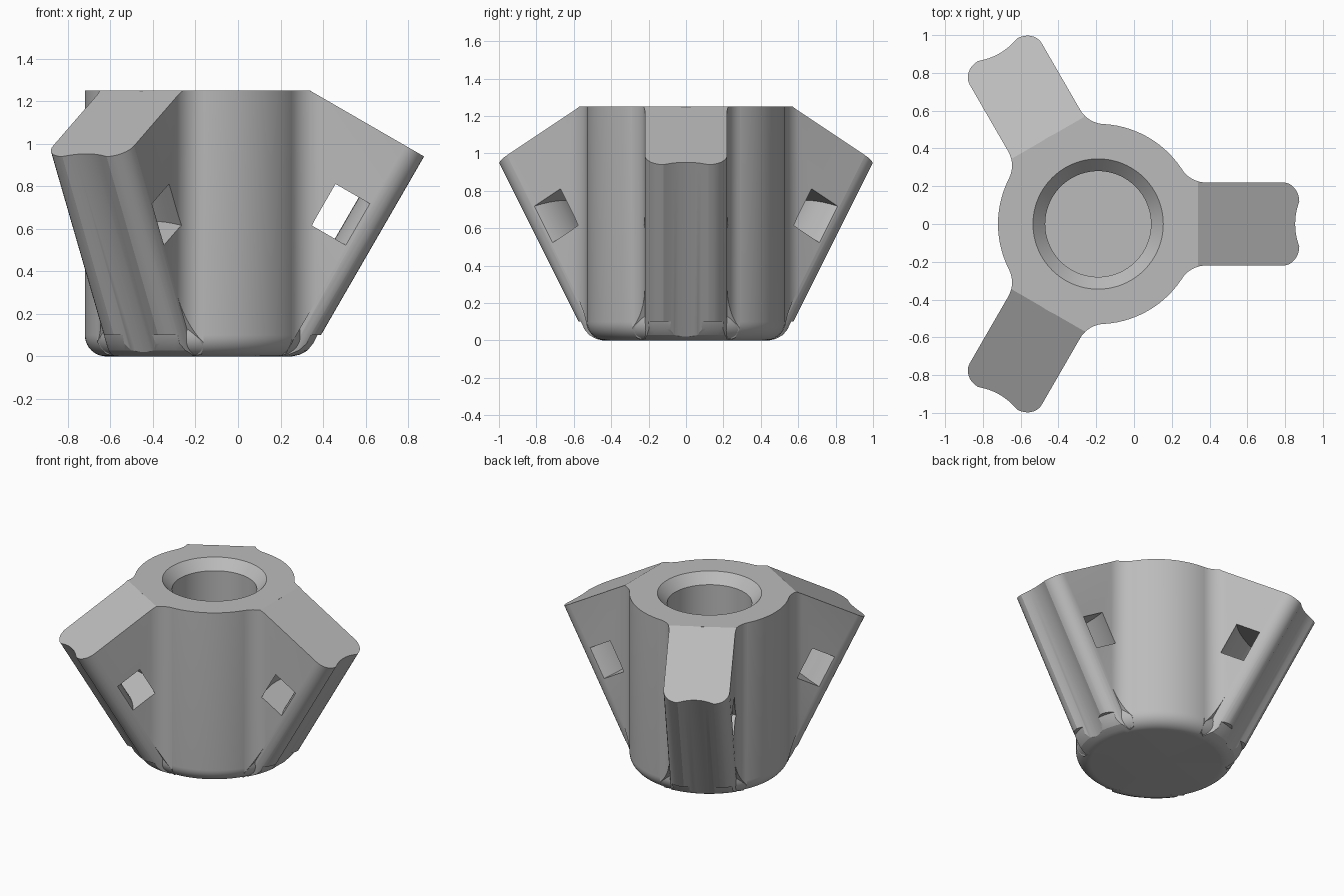
import bpy, bmesh, math
from mathutils import Matrix

if "Cube" in bpy.data.objects:
    bpy.data.objects.remove(bpy.data.objects["Cube"])

CX = -0.19                 # hub axis in x
HUB_R, HEIGHT = 0.53, 1.25
HALF_W = 0.22              # arm half width
TIP_R, TIP_Z = 1.065, 0.94  # arm tip
ARC = 10


def make(name, bm):
    bmesh.ops.remove_doubles(bm, verts=bm.verts, dist=1e-5)
    bmesh.ops.recalc_face_normals(bm, faces=bm.faces)
    me = bpy.data.meshes.new(name)
    bm.to_mesh(me)
    bm.free()
    ob = bpy.data.objects.new(name, me)
    bpy.context.collection.objects.link(ob)
    return ob


def prism(name, pts, place, t0, t1, angle=0.0):
    """Extrude a 2D outline from t0 to t1; place(a, b, t) gives the 3D point."""
    bm = bmesh.new()
    lo = [bm.verts.new(place(a, b, t0)) for a, b in pts]
    hi = [bm.verts.new(place(a, b, t1)) for a, b in pts]
    n = len(pts)
    bm.faces.new(lo)
    bm.faces.new(hi)
    for i in range(n):
        j = (i + 1) % n
        bm.faces.new((lo[i], lo[j], hi[j], hi[i]))
    bmesh.ops.rotate(bm, verts=bm.verts, matrix=Matrix.Rotation(angle, 3, 'Z'))
    return make(name, bm)


def lathe(name, pts, closed, steps=96):
    bm = bmesh.new()
    vs = [bm.verts.new((r, 0, z)) for r, z in pts]
    es = [bm.edges.new((vs[i], vs[i + 1])) for i in range(len(vs) - 1)]
    if closed:
        es.append(bm.edges.new((vs[-1], vs[0])))
    bmesh.ops.spin(bm, geom=vs + es, cent=(0, 0, 0), axis=(0, 0, 1),
                   angle=math.tau, steps=steps)
    return make(name, bm)


def boolean(target, tool, op):
    m = target.modifiers.new(op, 'BOOLEAN')
    m.operation, m.object, m.solver = op, tool, 'EXACT'
    bpy.context.view_layer.objects.active = target
    bpy.ops.object.modifier_apply(modifier=m.name)
    bpy.data.objects.remove(tool)


def arc(cx, cy, r, a0, a1, n=ARC):
    return [(cx + r * math.cos(a0 + (a1 - a0) * i / n),
             cy + r * math.sin(a0 + (a1 - a0) * i / n)) for i in range(n + 1)]


def upright(r, y, t):
    return (r, y, t)


def leaning(y, u, s):
    # s runs up the 60 degree tip face, u runs inward along the top slope
    return (TIP_R + 0.5 * s - 0.866 * u, y, TIP_Z + 0.866 * s + 0.5 * u)


# Hub: rounded bottom, chamfered blind bore
hub_profile = ([(0, 0)] + arc(HUB_R - 0.1, 0.1, 0.1, -math.pi / 2, 0)
               + [(HUB_R, HEIGHT), (0.345, HEIGHT), (0.28, HEIGHT - 0.07),
                  (0.28, 0.2), (0, 0.2)])
body = lathe("three_arm_hub", hub_profile, False)

# Arm plan: straight sides flaring into the hub with fillets
F = 0.15
fy = HALF_W + F
fx = math.sqrt((HUB_R + F) ** 2 - fy ** 2)
flare = arc(fx, fy, F, math.atan2(-fy, -fx), -math.pi / 2)
upper = [(0.40, 0.25)] + flare + [(1.3, HALF_W)]
plan = upper + [(r, -y) for r, y in reversed(upper)]

# Tip profile: shallow rod groove between two rounded corners
groove = arc(0, -0.265, 0.29, math.radians(114.4), math.radians(65.6), 12)
right = arc(0.12, 0.1, 0.1, -math.pi / 2, 0, 8)
left = [(-y, u) for y, u in reversed(right)]
tip_cut = [(-0.7, -1), (-0.7, 0.1)] + left + groove[1:-1] + right + [(0.7, 0.1), (0.7, -1)]

# Curved tie slot, concentric with the groove
def slot_arc(r):
    a = math.asin(0.32 / r)
    return arc(0, -0.265, r, math.pi / 2 + a, math.pi / 2 - a, 16)

slot = slot_arc(0.435) + slot_arc(0.603)[::-1]

angles = [i * math.tau / 3 for i in range(3)]
for a in angles:
    arm = prism("arm", plan, upright, 0, HEIGHT, a)
    boolean(arm, prism("tip_cutter", tip_cut, leaning, -2.5, 1.5, a), 'DIFFERENCE')
    top_cut = [(-0.7, -1), (0.7, -1), (0.7, 1.2), (-0.7, 1.2)]
    boolean(arm, prism("top_cutter", top_cut, leaning, 0, 1.2, a), 'DIFFERENCE')
    boolean(body, arm, 'UNION')
for a in angles:
    boolean(body, prism("slot_cutter", slot, leaning, -0.545, -0.32, a), 'DIFFERENCE')

# Round the bottom edge of the arms
ring = [(0.44, -0.1), (0.44, -0.001), (0.48, 0.008), (0.52, 0.028),
        (0.55, 0.06), (0.57, 0.1), (0.9, 0.1), (0.9, -0.1)]
boolean(body, lathe("foot_cutter", ring, True), 'DIFFERENCE')

body.data.transform(Matrix.Translation((CX, 0, 0)))

# Colour and shading
mat = bpy.data.materials.new("plain_grey")
mat.diffuse_color = (0.5, 0.5, 0.5, 1)
mat.use_nodes = True
mat.node_tree.nodes["Principled BSDF"].inputs["Base Color"].default_value = mat.diffuse_color
body.data.materials.clear()
body.data.materials.append(mat)
for p in body.data.polygons:
    p.material_index = 0
bpy.ops.object.select_all(action='DESELECT')
body.select_set(True)
bpy.context.view_layer.objects.active = body
bpy.ops.object.shade_smooth_by_angle(angle=math.radians(20))
